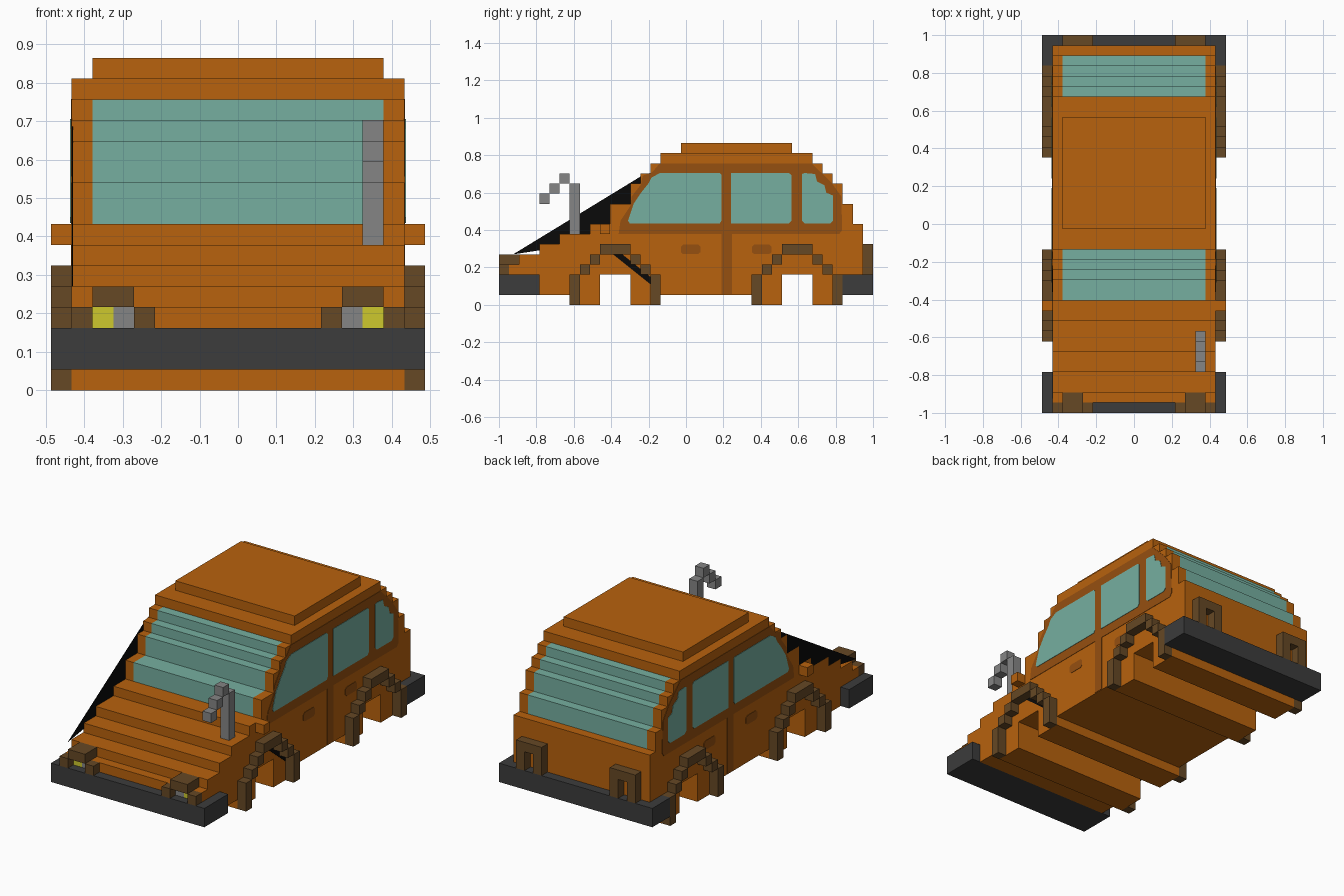
import bpy, bmesh

if "Cube" in bpy.data.objects:
    bpy.data.objects.remove(bpy.data.objects["Cube"])

U = 2 / 37  # block size; y = -1 + k*U, z = n*U, x = m*U


def material(name, rgb):
    m = bpy.data.materials.new(name)
    m.diffuse_color = (*rgb, 1)
    m.use_nodes = True
    m.node_tree.nodes["Principled BSDF"].inputs["Base Color"].default_value = m.diffuse_color
    return m


ORANGE = material("orange_paint", (.48, .122, .004))
TRIM = material("dark_orange_trim", (.305, .08, .005))
GLASS = material("teal_glass", (.181, .429, .352))
BROWN = material("brown_plastic", (.133, .065, .018))
DARK = material("charcoal", (.045, .045, .045))
GREY = material("grey_metal", (.235, .235, .235))
YELLOW = material("yellow_lamp", (.61, .578, .026))
BLACK = material("black", (.003, .003, .003))


def prism(name, pts, xs, *mats):
    """Extrude a side profile (k, n block coordinates) across the x stations."""
    bm = bmesh.new()
    rings = [[bm.verts.new((x * U, -1 + k * U, n * U)) for k, n in pts] for x in xs]
    c = len(pts)
    for a, b in zip(rings, rings[1:]):
        for i in range(c):
            j = (i + 1) % c
            bm.faces.new((a[i], a[j], b[j], b[i]))
    bm.faces.new(rings[0])
    bm.faces.new(rings[-1])
    bmesh.ops.recalc_face_normals(bm, faces=bm.faces)
    me = bpy.data.meshes.new(name)
    bm.to_mesh(me)
    bm.free()
    for m in mats:
        me.materials.append(m)
    ob = bpy.data.objects.new(name, me)
    bpy.context.collection.objects.link(ob)
    return ob


def box(name, x0, x1, k0, k1, n0, n1, mat):
    return prism(name, [(k0, n0), (k0, n1), (k1, n1), (k1, n0)], sorted((x0, x1)), mat)


def real(pts):
    """Convert metres (y, z) to block coordinates."""
    return [((y + 1) / U, z / U) for y, z in pts]


# Body: stepped hood, windscreen, roof, tail and wheel openings
profile = [(1, 3), (1, 4), (2, 4), (2, 5), (4, 5), (4, 6), (6, 6), (6, 7), (9, 7), (9, 8),
           (11, 8), (11, 10), (13, 10), (13, 12), (14, 12), (14, 13), (15, 13), (15, 14),
           (16, 14), (16, 15), (31, 15), (31, 14), (32, 14), (32, 13), (33, 13), (33, 12),
           (34, 12), (34, 10), (35, 10), (35, 8), (36, 8), (36, 3), (34, 3), (34, 0),
           (31, 0), (31, 3), (28, 3), (28, 0), (25, 0), (25, 1), (16, 1), (16, 0),
           (13, 0), (13, 3), (10, 3), (10, 0), (7, 0), (7, 1), (4, 1), (4, 3)]
body = prism("body", profile, (-8, -7, 7, 8), ORANGE, GLASS)
for f in body.data.polygons:  # front and rear glass lie in the middle strip
    if abs(f.center.x) < .01 and abs(f.normal.x) < .5 and 8.2 < f.center.z / U < 14.2:
        f.material_index = 1

box("roof_panel", -7, 7, 18, 29, 15, 16, ORANGE)
box("front_bumper", -9, 9, 0, 4, 1, 3, DARK)
box("rear_bumper", -9, 9, 34, 37, 1, 3, DARK)

# Snorkel on the right of the hood
box("snorkel_post", 6, 7, 7, 8, 7, 12, GREY)
for i in range(3):
    box("snorkel_step", 6, 7, 6 - i, 7 - i, 12 - i, 13 - i, GREY)

# Side window outlines, in metres
surround = real([(-.36, .38), (-.35, .45), (-.297, .53), (-.29, .58), (-.24, .645),
                 (-.232, .69), (-.18, .71), (-.14, .757), (.67, .757), (.725, .705),
                 (.78, .65), (.83, .58), (.835, .40), (.82, .38)])
windows = [
    [(-.31, .45), (-.28, .54), (-.24, .60), (-.20, .65), (-.185, .68), (-.14, .705),
     (.18, .705), (.19, .695), (.19, .45), (.18, .435), (-.30, .435)],
    [(.24, .435), (.24, .705), (.55, .705), (.563, .695), (.563, .45), (.55, .435)],
    [(.62, .45), (.62, .70), (.635, .705), (.69, .70), (.70, .66), (.74, .64), (.75, .60),
     (.785, .585), (.785, .45), (.77, .435), (.635, .435)]]
arch = [(0, 0), (0, 3), (1, 3), (1, 4), (2, 4), (2, 5), (3, 5), (3, 6), (6, 6), (6, 5), (7, 5),
        (7, 4), (8, 4), (8, 3), (9, 3), (9, 0), (8, 0), (8, 3), (7, 3), (7, 4), (6, 4), (6, 5),
        (3, 5), (3, 4), (2, 4), (2, 3), (1, 3), (1, 0)]

for s in (1, -1):
    def skin(name, pts, t, mat):
        prism(name, pts, sorted((s * 7.98, s * (8 + t))), mat)

    # Painted window surround, glass, door seam and handles
    skin("window_surround", surround, .04, TRIM)
    for w in windows:
        skin("side_window", real(w), .08, GLASS)
    skin("door_seam", real([(.19, .057), (.19, .39), (.245, .39), (.245, .057)]), .04, TRIM)
    for y in (.025, .405):
        skin("door_handle", real([(y + a, .297 + b) for a, b in
             ((-.052, -.015), (-.052, .015), (-.04, .026), (.04, .026),
              (.052, .015), (.052, -.015), (.04, -.026), (-.04, -.026))]), .04, TRIM)

    # Wheel arch trim built from blocks
    for k in (7, 25):
        for a, b, lo, hi in ((0, 1, 0, 3), (1, 2, 3, 4), (2, 3, 4, 5), (3, 6, 5, 6),
                             (6, 7, 4, 5), (7, 8, 3, 4), (8, 9, 0, 3)):
            box("wheel_arch_trim", s * 8, s * 9, k + a, k + b, lo, hi, BROWN)

    box("side_mirror", s * 8, s * 9, 10, 11, 7, 8, ORANGE)

    # Headlight frame and lamps
    box("headlight_side", s * 4, s * 5, 0, 1, 3, 4, BROWN)
    box("headlight_side", s * 7, s * 8, 0, 1, 3, 4, BROWN)
    box("headlight_cover", s * 5, s * 7, 0, 2, 4, 5, BROWN)
    box("headlight", s * 6, s * 7, .9, 1.02, 3, 4, YELLOW)
    box("headlight_reflector", s * 5, s * 6, .9, 1.02, 3, 4, GREY)

    # Tail light frame
    box("tail_frame_side", s * 4, s * 5, 36, 37, 3, 6, BROWN)
    box("tail_frame_side", s * 6, s * 7, 36, 37, 3, 6, BROWN)
    box("tail_frame_top", s * 5, s * 6, 36, 37, 5, 6, BROWN)

# Black sheet sloping from roof to nose on the left side, and streak on the right
prism("left_black_sheet", [(1.4, 5), (14.5, 13), (14.5, 7)], (-7.99, -7.94), BLACK)
prism("right_black_streak", real([(-.39, .27), (-.34, .27), (-.19, .15), (-.19, .11)]),
      (7.98, 8.04), BLACK)
